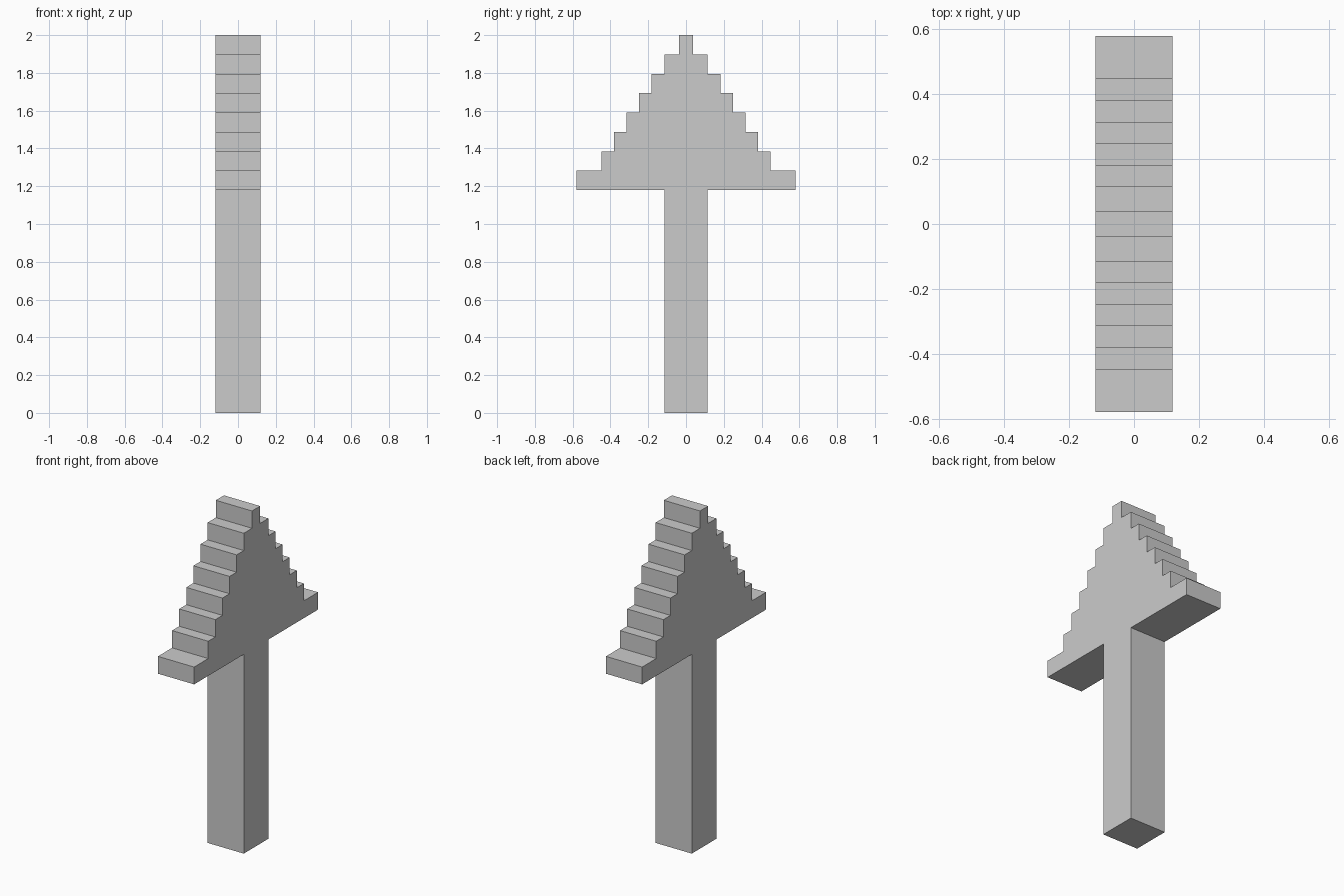
import bpy, bmesh

if "Cube" in bpy.data.objects:
    bpy.data.objects.remove(bpy.data.objects["Cube"])

HALF_DEPTH = 0.1185   # half thickness along x
STEM = 0.115          # half width of the post
HEAD_Z, TOP_Z = 1.18, 2.0
STEPS = [0.58, 0.448, 0.381, 0.315, 0.248, 0.182, 0.115, 0.038]  # half widths, bottom to top

# right half of the outline (y, z): post, then stepped head
rise = (TOP_Z - HEAD_Z) / len(STEPS)
half = [(STEM, 0), (STEM, HEAD_Z)]
for i, w in enumerate(STEPS):
    half += [(w, HEAD_Z + i * rise), (w, HEAD_Z + (i + 1) * rise)]

# mirror the outline and extrude it through the thickness
outline = half + [(-y, z) for y, z in reversed(half)]
bm = bmesh.new()
face = bm.faces.new([bm.verts.new((-HALF_DEPTH, y, z)) for y, z in outline])
ext = bmesh.ops.extrude_face_region(bm, geom=[face])
verts = [g for g in ext["geom"] if isinstance(g, bmesh.types.BMVert)]
bmesh.ops.translate(bm, verts=verts, vec=(2 * HALF_DEPTH, 0, 0))
bmesh.ops.recalc_face_normals(bm, faces=bm.faces)

mesh = bpy.data.meshes.new("stepped_arrow")
bm.to_mesh(mesh)
bm.free()
bpy.context.collection.objects.link(bpy.data.objects.new("stepped_arrow", mesh))
